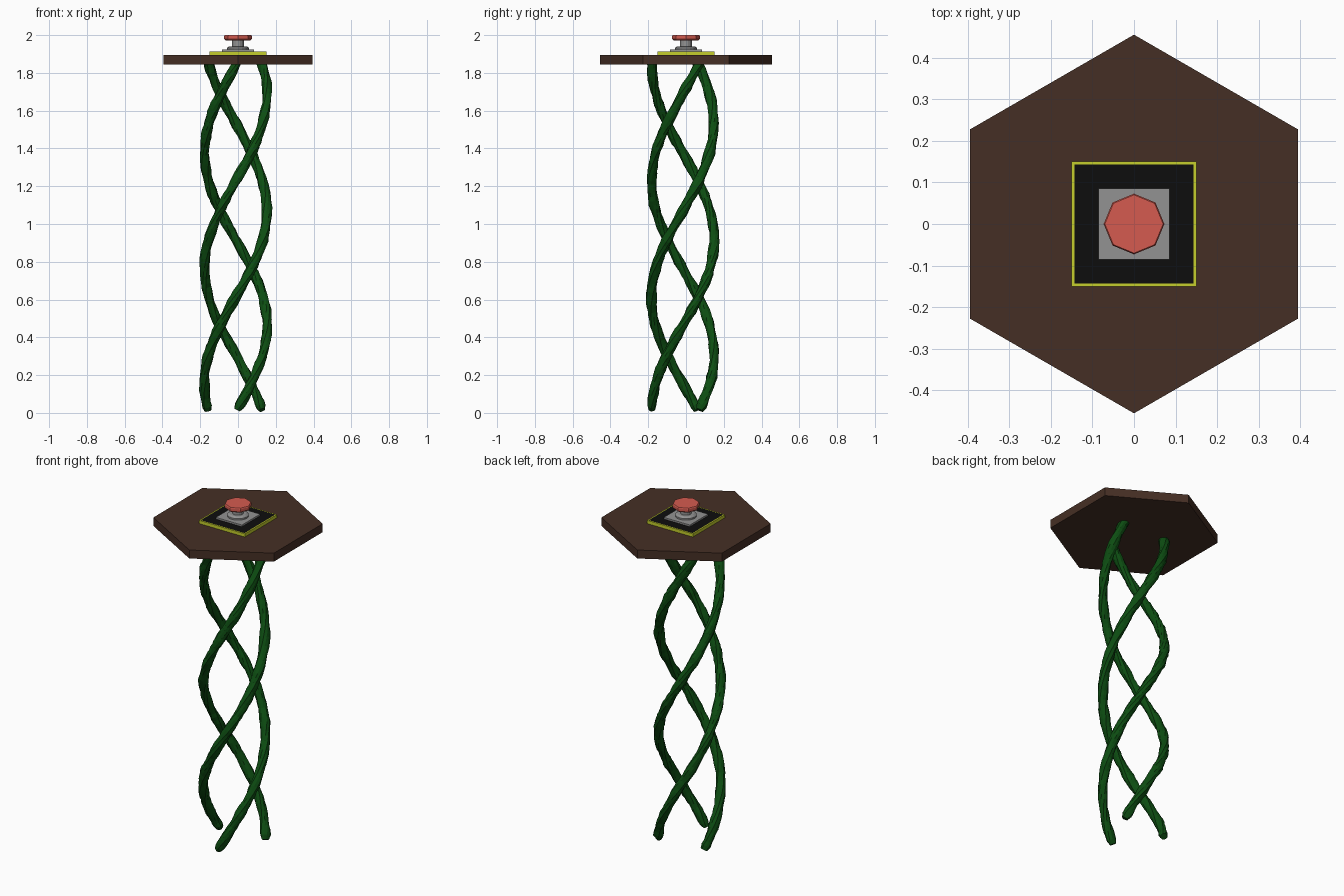
import bpy, bmesh, math, random
from mathutils import Vector

if "Cube" in bpy.data.objects:
    bpy.data.objects.remove(bpy.data.objects["Cube"])

random.seed(4)


def material(name, rgb):
    m = bpy.data.materials.new(name)
    m.diffuse_color = (*rgb, 1)
    m.use_nodes = True
    m.node_tree.nodes["Principled BSDF"].inputs["Base Color"].default_value = m.diffuse_color
    return m


brown = material("dark_wood", (0.060, 0.028, 0.018))
green = material("vine_green", (0.004, 0.075, 0.006))
yellow = material("warning_yellow", (0.56, 0.62, 0.025))
black = material("black", (0.004, 0.004, 0.004))
grey = material("metal_grey", (0.29, 0.29, 0.29))
red = material("button_red", (0.66, 0.105, 0.08))


def finish(name, bm, *mats):
    bmesh.ops.recalc_face_normals(bm, faces=bm.faces)
    mesh = bpy.data.meshes.new(name)
    bm.to_mesh(mesh)
    bm.free()
    for m in mats:
        mesh.materials.append(m)
    ob = bpy.data.objects.new(name, mesh)
    bpy.context.collection.objects.link(ob)
    return ob


def lathe(name, sides, profile, mat, turn=0.0):
    """Faceted solid from (radius, z) rings, capped at both ends."""
    bm = bmesh.new()
    rings = [[bm.verts.new((r * math.cos(turn + math.tau * i / sides),
                            r * math.sin(turn + math.tau * i / sides), z))
              for i in range(sides)] for r, z in profile]
    bridge(bm, rings)
    return finish(name, bm, mat)


def bridge(bm, rings):
    n = len(rings[0])
    for a, b in zip(rings, rings[1:]):
        for i in range(n):
            j = (i + 1) % n
            bm.faces.new((a[i], a[j], b[j], b[i]))
    bm.faces.new(rings[0][::-1])
    bm.faces.new(rings[-1])


def vine(name, start):
    """Knobbly stem making one full turn around the middle."""
    helix_r, pitch, z0, z1 = 0.165, 1.84, 0.015, 1.855
    steps, sides = 84, 10
    ridge = [random.uniform(-0.0025, 0.0025) for _ in range(sides)]
    bm = bmesh.new()
    rings = []
    for k in range(steps + 1):
        z = z0 + (z1 - z0) * k / steps
        a = start + math.tau * z / pitch
        radial = Vector((math.cos(a), math.sin(a), 0))
        centre = Vector((-0.012, -0.017, z)) + radial * helix_r
        tangent = Vector((-math.sin(a) * helix_r, math.cos(a) * helix_r,
                          pitch / math.tau)).normalized()
        side = tangent.cross(radial)
        base = 0.0265 + 0.002 * math.sin(k * 0.9 + start)
        if k == 0:
            base *= 0.7          # rounded foot
        ring = []
        for i in range(sides):
            t = math.tau * i / sides + k * 0.06
            r = base + ridge[i] + random.uniform(-0.002, 0.002)
            p = centre + (radial * math.cos(t) + side * math.sin(t)) * r
            p.z = max(p.z, 0)
            ring.append(bm.verts.new(p))
        rings.append(ring)
    bridge(bm, rings)
    return finish(name, bm, green)


# Three twisted vines as the stand
for n, deg in enumerate((-90, 30, 150)):
    vine(f"vine_{n + 1}", math.radians(deg))

# Hexagonal table top
lathe("table_top", 6, [(0.455, 1.845), (0.455, 1.895)], brown, math.pi / 2)

# Yellow-edged panel with a black inset
bm = bmesh.new()
bmesh.ops.create_cube(bm, size=1)
for v in bm.verts:
    v.co = Vector((v.co.x * 0.30, v.co.y * 0.30, 1.903 + v.co.z * 0.022))
top = max(bm.faces, key=lambda f: f.calc_center_median().z)
bmesh.ops.inset_region(bm, faces=[top], thickness=0.01)
top.material_index = 1
finish("warning_panel", bm, yellow, black)

# Button: square base, collar, stem and red cap
d = math.sqrt(2)
lathe("button_base", 4, [(0.085 * d, 1.912), (0.085 * d, 1.924)], grey, math.pi / 4)
lathe("button_collar", 16, [(0.058, 1.922), (0.058, 1.933), (0.046, 1.941)], grey)
lathe("button_stem", 16, [(0.031, 1.938), (0.031, 1.978)], grey)
lathe("button_cap", 8, [(0.066, 1.972), (0.073, 1.979), (0.073, 1.995), (0.070, 2.0)], red)
